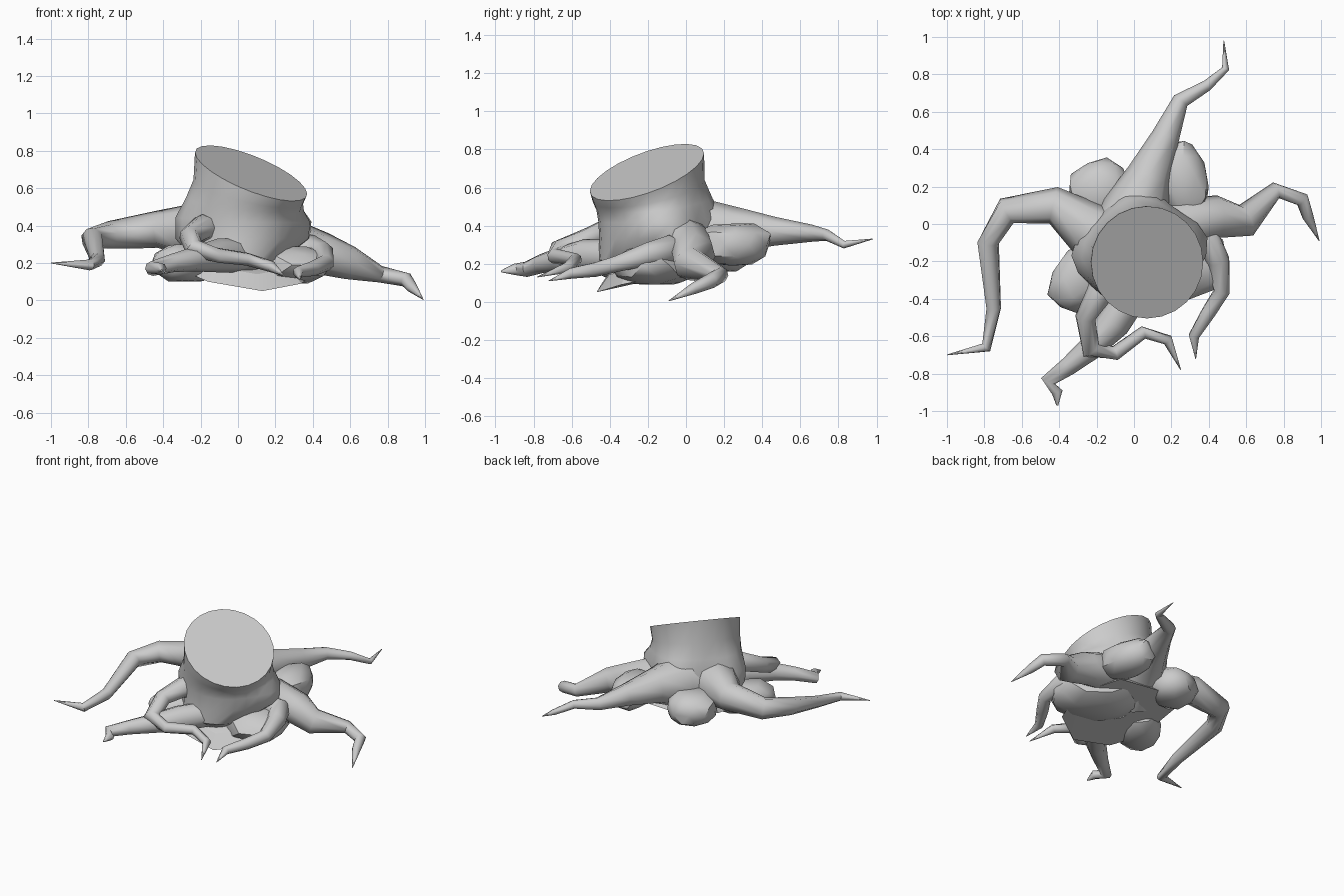
import bpy
import bmesh
import math
import random
from mathutils import Vector

random.seed(4)
if "Cube" in bpy.data.objects:
    bpy.data.objects.remove(bpy.data.objects["Cube"], do_unlink=True)

# One plain grey for everything
grey = bpy.data.materials.new("plain grey")
grey.use_nodes = True
colour = (0.6, 0.6, 0.6, 1)
grey.diffuse_color = colour
grey.node_tree.nodes["Principled BSDF"].inputs["Base Color"].default_value = colour


def finish(name, bm, angle=40):
    """Turn a bmesh into a named, shaded object."""
    bmesh.ops.recalc_face_normals(bm, faces=bm.faces)
    mesh = bpy.data.meshes.new(name)
    bm.to_mesh(mesh)
    bm.free()
    mesh.materials.append(grey)
    obj = bpy.data.objects.new(name, mesh)
    bpy.context.collection.objects.link(obj)
    bpy.ops.object.select_all(action="DESELECT")
    obj.select_set(True)
    bpy.context.view_layer.objects.active = obj
    bpy.ops.object.shade_smooth_by_angle(angle=math.radians(angle))
    return obj


def skin(bm, rings):
    """Join rings of points with quads and close both ends."""
    loops = [[bm.verts.new(p) for p in ring] for ring in rings]
    count = len(loops[0])
    for low, high in zip(loops, loops[1:]):
        for i in range(count):
            j = (i + 1) % count
            bm.faces.new((low[i], low[j], high[j], high[i]))
    bm.faces.new(loops[0][::-1])
    bm.faces.new(loops[-1])


def root(name, path, sides=8):
    """Tapering bent tube; path holds x, y, z, radius in hundredths."""
    points = [Vector(p[:3]) / 100 for p in path]
    rings = []
    side = None
    for i, point in enumerate(points):
        before = points[max(i - 1, 0)]
        after = points[min(i + 1, len(points) - 1)]
        along = (after - before).normalized()
        if side is None:
            side = along.cross(Vector((0, 0, 1)))
        side = (side - along * side.dot(along)).normalized()
        up = along.cross(side)
        radius = path[i][3] / 100
        ring = []
        for k in range(sides):
            turn = math.tau * k / sides
            ring.append(point + radius * (side * math.cos(turn) + up * math.sin(turn)))
        rings.append(ring)
    bm = bmesh.new()
    skin(bm, rings)
    finish(name, bm, 60)


def rock(name, centre, size, turn=0):
    """Rounded faceted boulder; centre and half size in hundredths."""
    bm = bmesh.new()
    bmesh.ops.create_icosphere(bm, subdivisions=2, radius=1)
    for v in bm.verts:
        v.co *= random.uniform(0.93, 1.05)
        v.co = Vector([max(-0.88, min(0.88, c)) * s / 88 for c, s in zip(v.co, size)])
    obj = finish(name, bm, 35)
    obj.location = Vector(centre) / 100
    obj.rotation_euler.z = math.radians(turn)


# Trunk, swelling towards the three high roots and cut off on a slant
root_angles = [math.radians(a) for a in (15, 92, 178)]


def trunk_ring(x, y, z, radius, slant=0.0, flare=0.0, sides=24):
    ring = []
    for k in range(sides):
        turn = math.tau * k / sides
        swell = sum(max(0, math.cos(turn - a)) ** 8 for a in root_angles)
        reach = radius + flare * swell
        dx, dy = reach * math.cos(turn), reach * math.sin(turn)
        ring.append((x + dx, y + dy, z - slant * (0.37 * dx - 0.33 * dy)))
    return ring


bm = bmesh.new()
skin(bm, [
    trunk_ring(0, -0.24, 0.15, 0.13),
    trunk_ring(0, -0.22, 0.22, 0.24),
    trunk_ring(0.03, -0.17, 0.33, 0.285, 0, 0.08),
    trunk_ring(0.035, -0.17, 0.43, 0.29, 0.1, 0.08),
    trunk_ring(0.04, -0.18, 0.51, 0.29, 0.3, 0.03),
    trunk_ring(0.055, -0.195, 0.58, 0.293, 0.6),
    trunk_ring(0.07, -0.205, 0.68, 0.3, 1),
])
finish("trunk", bm)

# Roots
root("right_side_root", [
    (-5, -14, 34, 20), (-24, -3, 37, 15), (-43, 10, 38, 10), (-68, 7, 35, 7.5),
    (-78, -10, 33, 6), (-75, -45, 22, 4), (-79, -66, 19, 3), (-100, -70, 20, 0.2)])
root("left_side_root", [
    (12, -8, 32, 18), (30, 1, 30, 13), (45, 4, 25, 11.5), (60, 2, 20, 9),
    (76, 18, 14, 4.5), (90, 13, 11, 4), (93, 4, 7, 3), (99, -9, 0.5, 0.2)])
root("back_root", [
    (-3, -8, 34, 22), (1, 8, 37, 18), (8, 26, 38, 12), (17, 47, 37, 7.5),
    (25, 66, 36, 4.5), (39, 74, 35, 3), (49, 83, 30, 2), (48, 98, 33, 0.2)])
root("front_long_root", [
    (4, -30, 24, 9), (-11, -53, 24, 9), (-24, -67, 22, 6.5), (-35, -76, 20, 5),
    (-46, -84, 17, 4), (-41, -90, 17, 3), (-41, -97, 16, 0.5)])
root("front_hooked_root", [
    (-12, -26, 35, 10), (-19, -38, 39, 7), (-26, -50, 34, 5.5), (-23, -67, 27, 5.5),
    (-10, -69, 24, 4), (5, -58, 22, 3.5), (18, -62, 18, 3), (25, -78, 13, 0.2)])
root("left_curling_root", [
    (25, -8, 27, 9), (40, -9, 27, 8), (45, -20, 25, 6.5), (47, -36, 20, 4.5),
    (40, -47, 17, 4), (32, -60, 15, 3), (33, -72, 11, 0.2)])

# Boulders caught between the roots
rock("right_back_rock", (-18, 18, 27), (16, 16, 11), 25)
rock("right_front_rock", (-28, -28, 20), (14, 20, 10), -35)
rock("back_left_rock", (26, 24, 30), (13, 20, 11), 10)
rock("large_left_rock", (22, -15, 19), (28, 20, 10), -30)

# Tilted lump of soil beneath
rim = [(-32, -30, 17), (-16, -44, 10), (13, -47, 5), (34, -34, 9),
       (40, -10, 14), (25, 16, 19), (-8, 20, 20), (-30, 6, 21)]
bm = bmesh.new()
for p in rim:
    low = Vector(p) / 100
    bm.verts.new(low)
    bm.verts.new(low * 0.8 + Vector((0, -0.03, 0.1)))
bmesh.ops.convex_hull(bm, input=bm.verts)
finish("soil_lump", bm, 20)
